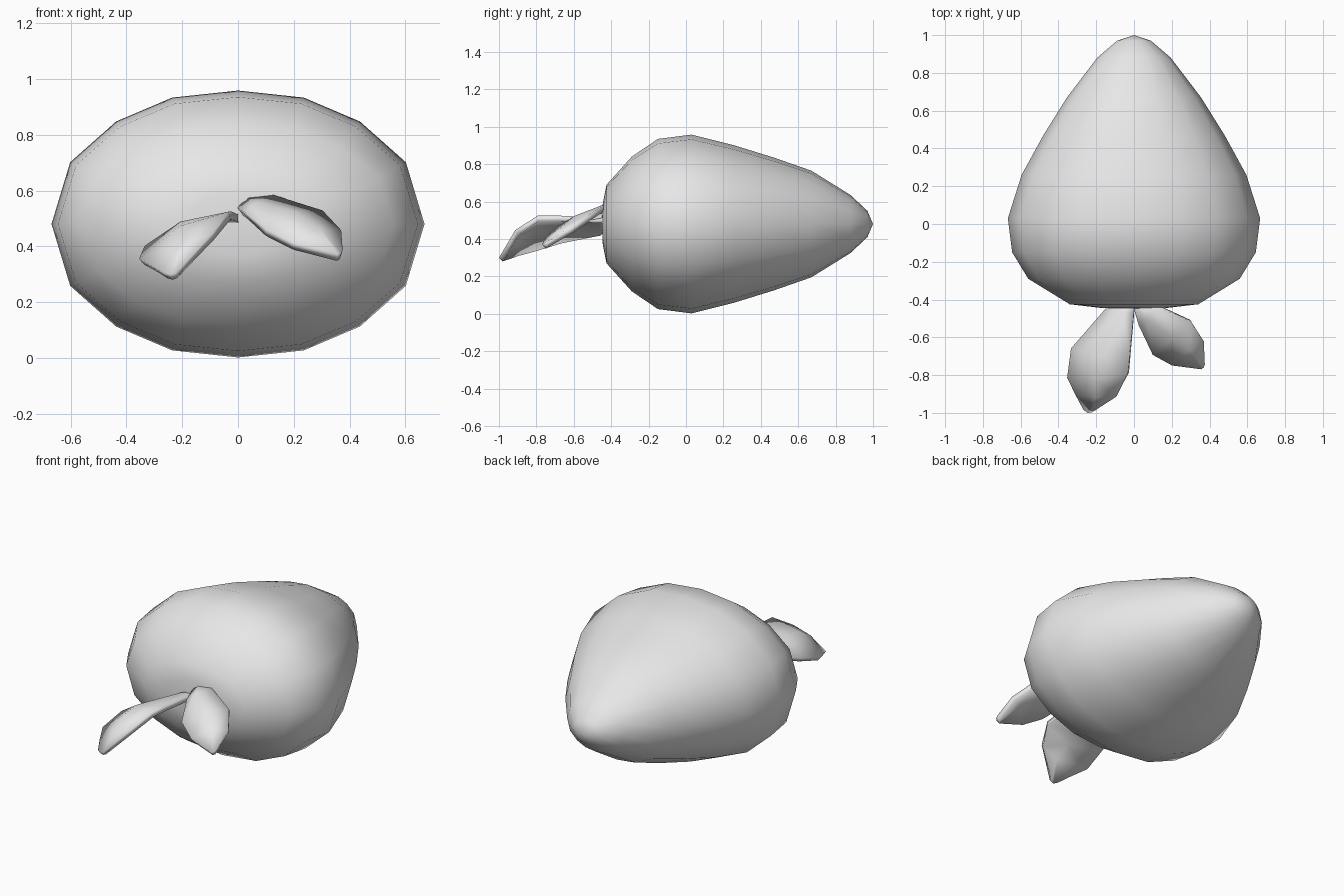
import bpy, bmesh
from mathutils import Vector

cube = bpy.data.objects.get("Cube")
if cube:
    bpy.data.objects.remove(cube, do_unlink=True)

grey = bpy.data.materials.new("plain_grey")
grey.use_nodes = True
grey.diffuse_color = (0.8, 0.8, 0.8, 1)
grey.node_tree.nodes["Principled BSDF"].inputs["Base Color"].default_value = (0.8, 0.8, 0.8, 1)


def finish(bm, name):
    """Turn a bmesh into a smooth-shaded object."""
    bmesh.ops.remove_doubles(bm, verts=bm.verts, dist=0.0005)
    bmesh.ops.recalc_face_normals(bm, faces=bm.faces)
    for f in bm.faces:
        f.smooth = True
    mesh = bpy.data.meshes.new(name)
    bm.to_mesh(mesh)
    bm.free()
    mesh.materials.append(grey)
    obj = bpy.data.objects.new(name, mesh)
    bpy.context.collection.objects.link(obj)
    return obj


def loft(bm, rows, closed):
    """Bridge successive rows of points with quads."""
    grid = [[bm.verts.new(p) for p in row] for row in rows]
    n = len(rows[0])
    for a, b in zip(grid, grid[1:]):
        for i in range(n if closed else n - 1):
            j = (i + 1) % n
            bm.faces.new((a[i], a[j], b[j], b[i]))


# Fruit body: sixteen-sided oval section swept along y
quarter = [(0, 1), (.353, .947), (.654, .768), (.9, .463)]
section = []
for sx, sz, pts in ((1, 1, quarter), (1, -1, [(1, 0)] + quarter[:0:-1]),
                    (-1, -1, quarter), (-1, 1, [(1, 0)] + quarter[:0:-1])):
    section += [(sx * x, sz * z) for x, z in pts]

# y position, half width, half height
rings = [(-.45, 0, 0), (-.445, .17, .11), (-.425, .34, .21), (-.29, .56, .36),
         (-.15, .645, .455), (.03, .668, .478), (.26, .595, .42), (.47, .48, .355),
         (.67, .355, .285), (.88, .195, .155), (.97, .09, .07), (1, 0, 0)]

bm = bmesh.new()
# second quadrant runs downwards, so order the points by sweep direction
ordered = (quarter + [(1, 0)] + [(x, -z) for x, z in quarter[:0:-1]])
ordered += [(-x, -z) for x, z in ordered]
loft(bm, [[Vector((x * w, y, .48 + z * h)) for x, z in ordered] for y, w, h in rings], True)
finish(bm, "fruit_body")


# Leaves: arched blades given as (edge, midrib, edge) rows
def leaf(name, rows):
    bm = bmesh.new()
    loft(bm, rows, False)
    obj = finish(bm, name)
    solid = obj.modifiers.new("thickness", "SOLIDIFY")
    solid.thickness = 0.03
    solid.offset = 0


leaf("right_leaf", [
    [(-.02, -.4, .48), (-.01, -.4, .5), (0, -.4, .5)],
    [(-.14, -.45, .43), (-.06, -.47, .5), (0, -.47, .5)],
    [(-.325, -.66, .39), (-.2, -.7, .475), (-.02, -.68, .51)],
    [(-.345, -.81, .345), (-.2, -.82, .46), (-.03, -.79, .51)],
    [(-.3, -.9, .32), (-.2, -.91, .4), (-.09, -.905, .435)],
    [(-.26, -.975, .295), (-.24, -.99, .29), (-.22, -.985, .295)]])

leaf("left_leaf", [
    [(.02, -.4, .57), (.01, -.4, .555), (0, -.42, .53)],
    [(.127, -.434, .57), (.07, -.5, .545), (.03, -.53, .51)],
    [(.3, -.513, .515), (.2, -.59, .51), (.1, -.685, .45)],
    [(.365, -.614, .445), (.29, -.66, .45), (.2, -.74, .4)],
    [(.37, -.735, .375), (.367, -.75, .365), (.355, -.76, .36)]])
